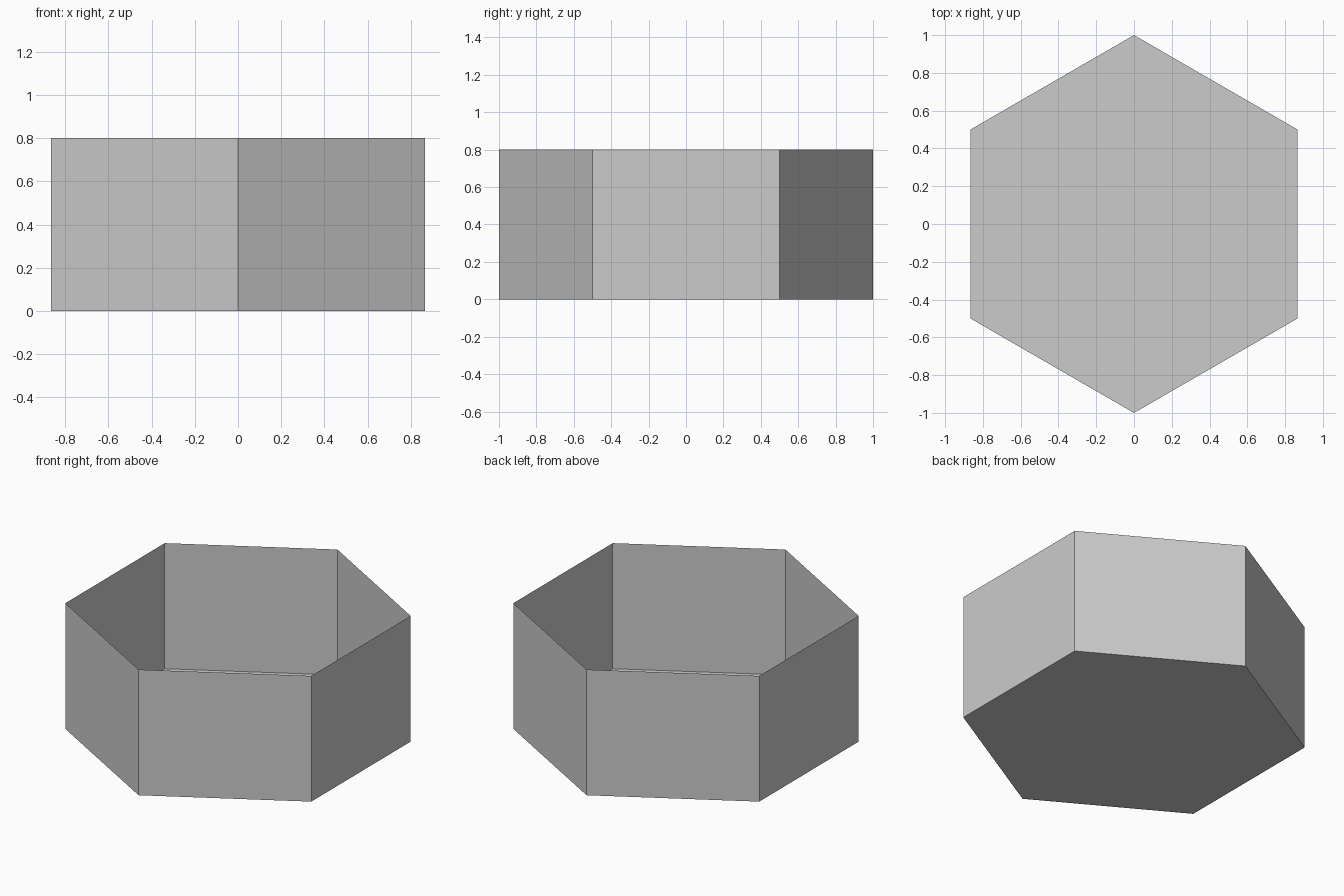
import bpy, bmesh, math

if "Cube" in bpy.data.objects:
    bpy.data.objects.remove(bpy.data.objects["Cube"])


def mesh_object(name, verts, faces):
    mesh = bpy.data.meshes.new(name)
    mesh.from_pydata(verts, [], faces)
    obj = bpy.data.objects.new(name, mesh)
    bpy.context.collection.objects.link(obj)
    return obj


def plate(name, outline, z):
    """Single flat polygon facing up."""
    obj = mesh_object(name, [(x, y, z) for x, y in outline], [range(len(outline))])
    if obj.data.polygons[0].normal.z < 0:
        obj.data.flip_normals()
    return obj


def rect(x0, x1, y0, y1):
    return [(x0, y0), (x1, y0), (x1, y1), (x0, y1)]


def hexagon(r):
    return [(r * math.cos(math.radians(a)), r * math.sin(math.radians(a)))
            for a in range(30, 390, 60)]


# Thin-walled open hexagonal shell
ring = hexagon(1.0)
mesh_object("hex_walls",
            [(x, y, 0) for x, y in ring] + [(x, y, 0.8) for x, y in ring],
            [(i, (i + 1) % 6, (i + 1) % 6 + 6, i + 6) for i in range(6)])

# Floor and the smaller panel beneath it
plate("floor", ring, 0.001)
plate("underside_panel", hexagon(0.7), 0.0).data.flip_normals()

# Flat inlay pieces on the floor, each a hair above the last
inlays = {
    "inlay_main": [(-.27, -.085), (-.295, -.11), (-.295, -.24), (-.195, -.345),
                   (.23, -.345), (.23, .24), (-.22, .24), (-.25, .19),
                   (-.25, .14), (-.27, .14)],
    "inlay_upper_band": [(-.33, .01), (-.33, .26), (-.29, .30), (-.08, .30),
                         (.03, .36), (.11, .36), (.11, .24), (-.22, .24),
                         (-.25, .19), (-.25, .14), (-.27, .14), (-.27, .01)],
    "inlay_bent_strip": [(.07, -.085), (.07, .10), (.12, .145), (.23, .145),
                         (.23, .10), (.20, .10), (.17, .07), (.17, -.085)],
    "inlay_side_strip": rect(.11, .23, -.345, -.085),
    "inlay_top_strip": rect(.11, .185, .24, .42),
    "inlay_left_tab": rect(-.315, -.27, .08, .175),
    "inlay_side_block": [(.25, .08), (.25, .21), (.29, .245), (.365, .245),
                         (.365, .11), (.42, .11), (.42, .08)],
    "inlay_long_bar": rect(.28, .68, .055, .08),
    "inlay_bar_tab": rect(.39, .42, .04, .095),
    "inlay_square": rect(.23, .315, .08, .185),
    "inlay_small_square": rect(.13, .18, -.10, -.05),
}
for i, (name, outline) in enumerate(inlays.items()):
    plate(name, outline, 0.002 + i * 0.0002)
